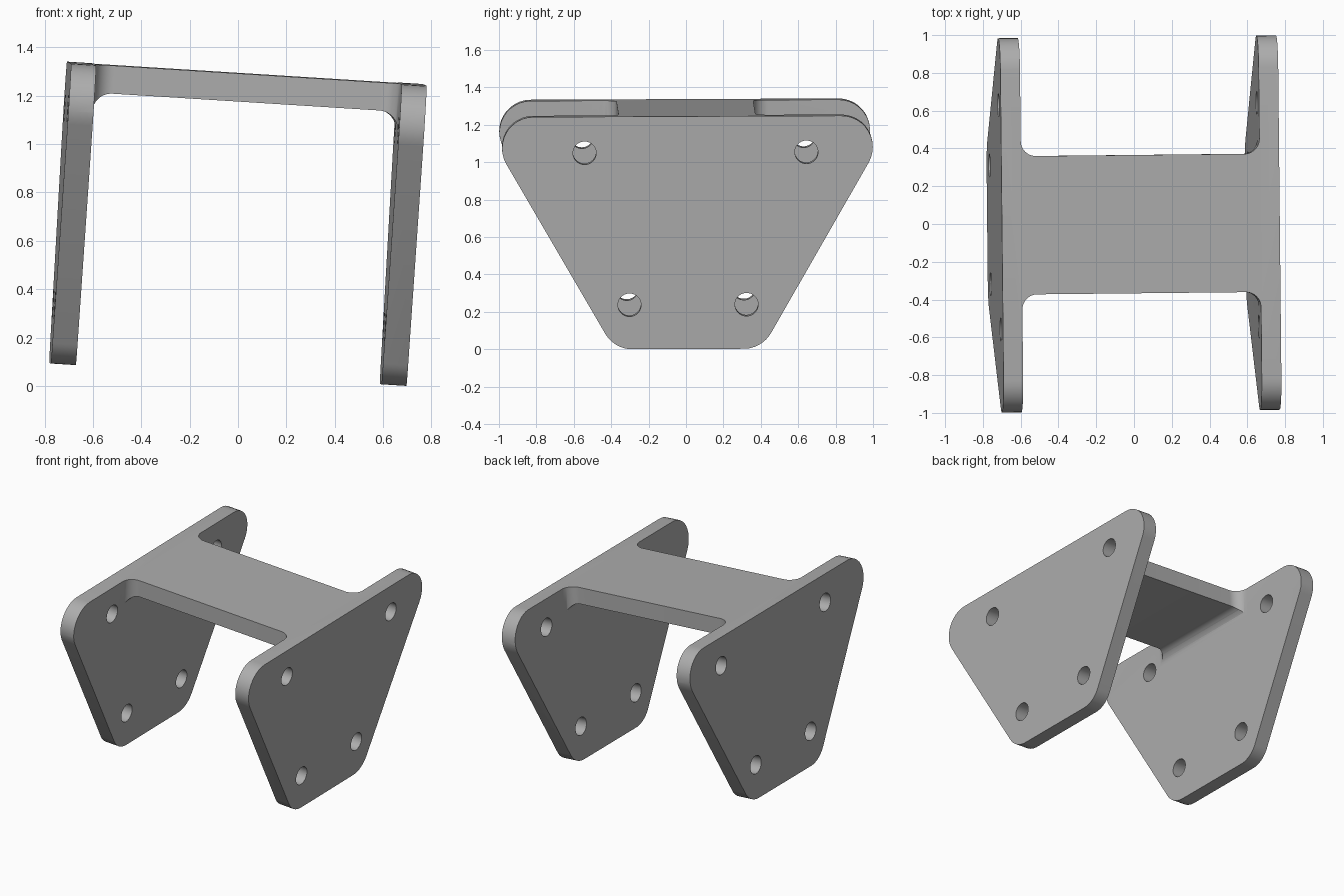
import bpy, bmesh, math
from mathutils import Vector, Matrix, Euler

cube = bpy.data.objects.get("Cube")
if cube:
    bpy.data.objects.remove(cube, do_unlink=True)

# Overall sizes
HALF_X, HEIGHT, PLATE = 0.737, 1.246, 0.104
WEB_HALF, WEB_THICK, FILLET, CORNER = 0.366, 0.116, 0.08, 0.168
TOP_Y, BOTTOM_Y = 1.114, 0.395
INNER, BIG = HALF_X - PLATE, 1.5

steel = bpy.data.materials.new("plain grey")
steel.use_nodes = True
grey = (0.42, 0.42, 0.42, 1)
steel.diffuse_color = grey
steel.node_tree.nodes["Principled BSDF"].inputs["Base Color"].default_value = grey


def rounded(points, steps=12):
    """Outline of (a, b, radius) corners with the corners turned into arcs."""
    out = []
    for i, (a, b, r) in enumerate(points):
        p = Vector((a, b))
        if not r:
            out.append(p)
            continue
        u = (Vector(points[i - 1][:2]) - p).normalized()
        v = (Vector(points[(i + 1) % len(points)][:2]) - p).normalized()
        half = u.angle(v) / 2
        centre = p + (u + v).normalized() * r / math.sin(half)
        start = p + u * r / math.tan(half) - centre
        end = p + v * r / math.tan(half) - centre
        turn = math.atan2(start.x * end.y - start.y * end.x, start.dot(end))
        for k in range(steps + 1):
            t = turn * k / steps
            out.append(centre + Vector((start.x * math.cos(t) - start.y * math.sin(t),
                                        start.x * math.sin(t) + start.y * math.cos(t))))
    return out


def prism(name, outline, place, low, high):
    """Extrude an outline from low to high; place maps (a, b, depth) to xyz."""
    bm = bmesh.new()
    base = bm.faces.new([bm.verts.new(place(p.x, p.y, low)) for p in outline])
    top = bmesh.ops.extrude_face_region(bm, geom=[base])["geom"]
    shift = Vector(place(0, 0, high)) - Vector(place(0, 0, low))
    bmesh.ops.translate(bm, vec=shift, verts=[g for g in top if isinstance(g, bmesh.types.BMVert)])
    bmesh.ops.recalc_face_normals(bm, faces=bm.faces)
    mesh = bpy.data.meshes.new(name)
    bm.to_mesh(mesh)
    bm.free()
    mesh.materials.append(steel)
    obj = bpy.data.objects.new(name, mesh)
    bpy.context.collection.objects.link(obj)
    return obj


def combine(obj, cutter, operation):
    cutter.hide_render = True
    mod = obj.modifiers.new("cut", "BOOLEAN")
    mod.operation, mod.object, mod.solver = operation, cutter, "EXACT"
    bpy.context.view_layer.objects.active = obj
    bpy.ops.object.modifier_apply(modifier=mod.name)
    bpy.data.objects.remove(cutter, do_unlink=True)


def side(a, b, d):
    return (d, a, b)


# Tapered side plate shape, running the full width
bracket = prism("bracket", rounded([
    (-BOTTOM_Y, 0, CORNER), (BOTTOM_Y, 0, CORNER),
    (TOP_Y, HEIGHT, CORNER), (-TOP_Y, HEIGHT, CORNER)]), side, -HALF_X, HALF_X)

# Front channel: removes the space below the web, with filleted upper corners
web_bottom = HEIGHT - WEB_THICK
channel = prism("channel_cutter", rounded([
    (-INNER, -1, 0), (INNER, -1, 0),
    (INNER, web_bottom, FILLET), (-INNER, web_bottom, FILLET)]),
    lambda a, b, d: (a, d, b), -BIG, BIG)
combine(bracket, channel, "DIFFERENCE")

# Notches in front of and behind the web, filleted where the web meets the plates
for s in (-1, 1):
    notch = prism("notch_cutter", rounded([
        (-INNER, s * WEB_HALF, FILLET), (INNER, s * WEB_HALF, FILLET),
        (INNER, s * BIG, 0), (-INNER, s * BIG, 0)]),
        lambda a, b, d: (a, b, d), -1, 2)
    combine(bracket, notch, "DIFFERENCE")

# Bolt holes through both plates
for y, z in ((-0.55, 1.052), (0.636, 1.052), (-0.313, 0.237), (0.313, 0.237)):
    circle = [Vector((y, z)) + 0.062 * Vector((math.cos(t), math.sin(t)))
              for t in (k * math.tau / 40 for k in range(40))]
    combine(bracket, prism("hole_cutter", circle, side, -BIG, BIG), "DIFFERENCE")

# Slight lean, then centre and set on the ground
mesh = bracket.data
tilt = Euler([math.radians(d) for d in (0.25, 3.6, 0.6)], "XYZ").to_matrix().to_4x4()
mesh.transform(tilt)
axes = [[v.co[i] for v in mesh.vertices] for i in range(3)]
mesh.transform(Matrix.Translation((-(min(axes[0]) + max(axes[0])) / 2,
                                   -(min(axes[1]) + max(axes[1])) / 2, -min(axes[2]))))

bpy.ops.object.select_all(action="DESELECT")
bracket.select_set(True)
bpy.context.view_layer.objects.active = bracket
bpy.ops.object.shade_smooth_by_angle(angle=math.radians(30))
